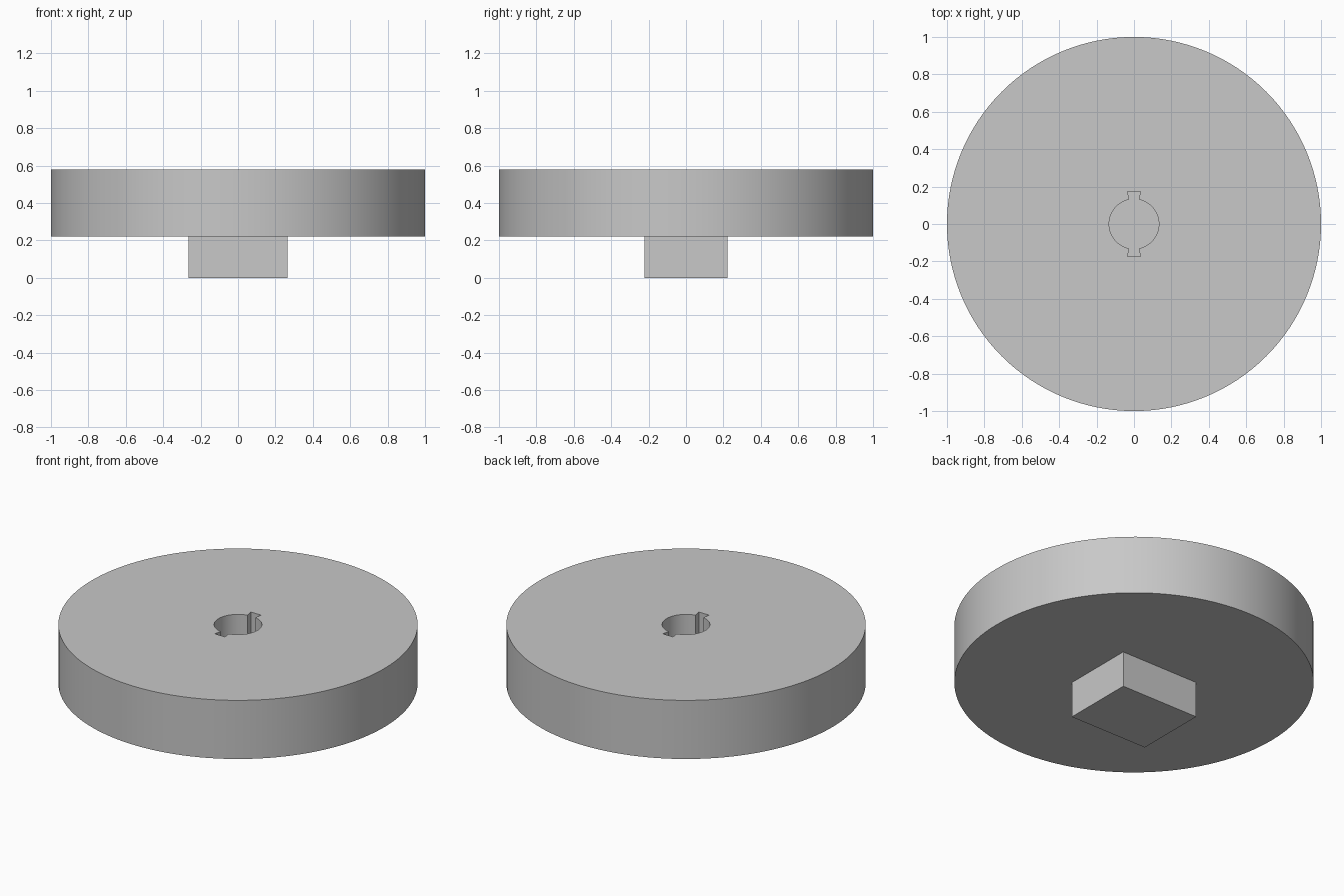
import bpy
import bmesh
from math import sin, cos, pi, asin, radians

if "Cube" in bpy.data.objects:
    bpy.data.objects.remove(bpy.data.objects["Cube"])

DISC_BOTTOM, DISC_TOP = 0.22, 0.58
BORE, SLOT_INNER, SLOT_OUTER, SLOT_END = 0.133, 0.026, 0.035, 0.175

grey = bpy.data.materials.new("plain_grey")
grey.use_nodes = True
colour = (0.58, 0.58, 0.58, 1)
grey.diffuse_color = colour
grey.node_tree.nodes["Principled BSDF"].inputs["Base Color"].default_value = colour


def prism(name, outline, z0, z1):
    """Extrude a flat outline from z0 up to z1."""
    bm = bmesh.new()
    base = bm.faces.new([bm.verts.new((x, y, z0)) for x, y in outline])
    top = bmesh.ops.extrude_face_region(bm, geom=[base], use_keep_orig=True)
    for v in top["geom"]:
        if isinstance(v, bmesh.types.BMVert):
            v.co.z = z1
    bmesh.ops.recalc_face_normals(bm, faces=bm.faces)
    mesh = bpy.data.meshes.new(name)
    bm.to_mesh(mesh)
    bm.free()
    mesh.materials.append(grey)
    obj = bpy.data.objects.new(name, mesh)
    bpy.context.collection.objects.link(obj)
    return obj


def arc(radius, start, end, steps):
    angles = [start + (end - start) * i / steps for i in range(steps + 1)]
    return [(radius * cos(a), radius * sin(a)) for a in angles]


# Wheel disc
disc = prism("wheel_disc", arc(1, 0, 2 * pi, 128)[:-1], DISC_BOTTOM, DISC_TOP)

# Round bore with two flared slots, front and back
half = asin(SLOT_INNER / BORE)
side = arc(BORE, -pi / 2 + half, pi / 2 - half, 32)
side += [(SLOT_OUTER, SLOT_END), (-SLOT_OUTER, SLOT_END)]
keyhole = side + [(-x, -y) for x, y in side]
cutter = prism("bore_cutter", keyhole, DISC_BOTTOM - 0.1, DISC_TOP + 0.1)
cutter.hide_render = True

bpy.context.view_layer.objects.active = disc
disc.select_set(True)
cut = disc.modifiers.new("bore", "BOOLEAN")
cut.operation = "DIFFERENCE"
cut.solver = "EXACT"
cut.object = cutter
bpy.ops.object.modifier_apply(modifier=cut.name)
bpy.data.objects.remove(cutter)
bpy.ops.object.shade_smooth_by_angle(angle=radians(25))

# Mounting block underneath, closing the bore
w, d = 0.265, 0.223
prism("mounting_block", [(-w, -d), (w, -d), (w, d), (-w, d)], 0, DISC_BOTTOM)
